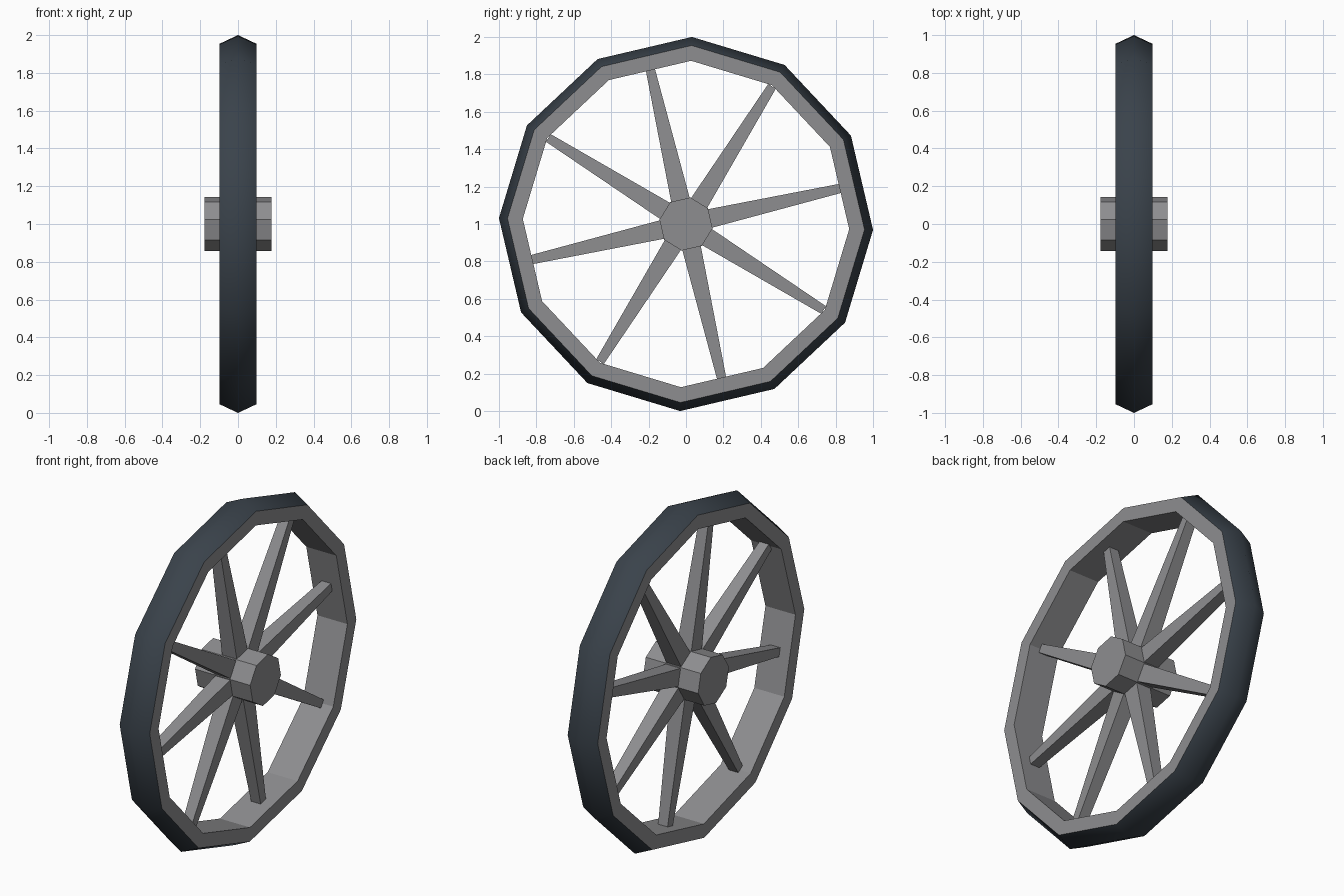
import bpy, bmesh, math
from mathutils import Vector

if "Cube" in bpy.data.objects:
    bpy.data.objects.remove(bpy.data.objects["Cube"])

CENTRE = Vector((0, 0, 1))


def material(name, rgb):
    m = bpy.data.materials.new(name)
    m.diffuse_color = (*rgb, 1)
    m.use_nodes = True
    m.node_tree.nodes["Principled BSDF"].inputs["Base Color"].default_value = m.diffuse_color
    return m


GREY = material("grey metal", (0.27, 0.27, 0.28))
DARK = material("dark rubber", (0.042, 0.055, 0.070))


def polar(x, r, deg):
    a = math.radians(deg)
    return CENTRE + Vector((x, r * math.cos(a), r * math.sin(a)))


def finish(name, bm, mat, smooth=False):
    me = bpy.data.meshes.new(name)
    bm.to_mesh(me)
    bm.free()
    for p in me.polygons:
        p.use_smooth = smooth
    me.materials.append(mat)
    ob = bpy.data.objects.new(name, me)
    bpy.context.collection.objects.link(ob)
    return ob


def lathe(name, profile, sides, start, mat, smooth=False, capped=False):
    """Turn an (x, radius) profile around the axle; x runs from - to + on the outside."""
    bm = bmesh.new()
    rings = [[bm.verts.new(polar(x, r, start + 360 * i / sides)) for x, r in profile]
             for i in range(sides)]
    for i in range(sides):
        a, b = rings[i], rings[(i + 1) % sides]
        for j in range(len(profile) - 1):
            bm.faces.new((a[j], a[j + 1], b[j + 1], b[j]))
    if capped:
        bm.faces.new([r[0] for r in reversed(rings)])
        bm.faces.new([r[-1] for r in rings])
    bm.normal_update()
    return finish(name, bm, mat, smooth)


W = 0.097          # half width of rim
EDGE, INNER = 0.955, 0.873

# Tyre: 12-sided band with a ridge along the middle
lathe("tyre", [(-W, EDGE), (0, 1.0005), (W, EDGE)], 12, -1.8, DARK, smooth=True)

# Rim: flat sides and inner band, open where the tyre covers it
lathe("rim", [(W, EDGE), (W, INNER), (-W, INNER), (-W, EDGE)], 12, -1.8, GREY)

# Hub: octagonal axle block
lathe("hub", [(-0.178, 0.144), (0.178, 0.144)], 8, 80.5, GREY, capped=True)

# Spokes: eight tapered square bars from hub to rim
for k in range(8):
    ang = math.radians(13 + 45 * k)
    out = Vector((0, math.cos(ang), math.sin(ang)))
    side = Vector((0, -math.sin(ang), math.cos(ang)))
    bm = bmesh.new()
    ends = []
    for r, hx, hs in ((0.12, 0.048, 0.051), (0.868, 0.030, 0.024)):
        ends.append([bm.verts.new(CENTRE + out * r + Vector((sx * hx, 0, 0)) + side * ss * hs)
                     for sx, ss in ((-1, -1), (1, -1), (1, 1), (-1, 1))])
    a, b = ends
    bm.faces.new(a[::-1])
    bm.faces.new(b)
    for i in range(4):
        j = (i + 1) % 4
        bm.faces.new((a[i], a[j], b[j], b[i]))
    bmesh.ops.recalc_face_normals(bm, faces=bm.faces[:])
    finish(f"spoke_{k + 1}", bm, GREY)
